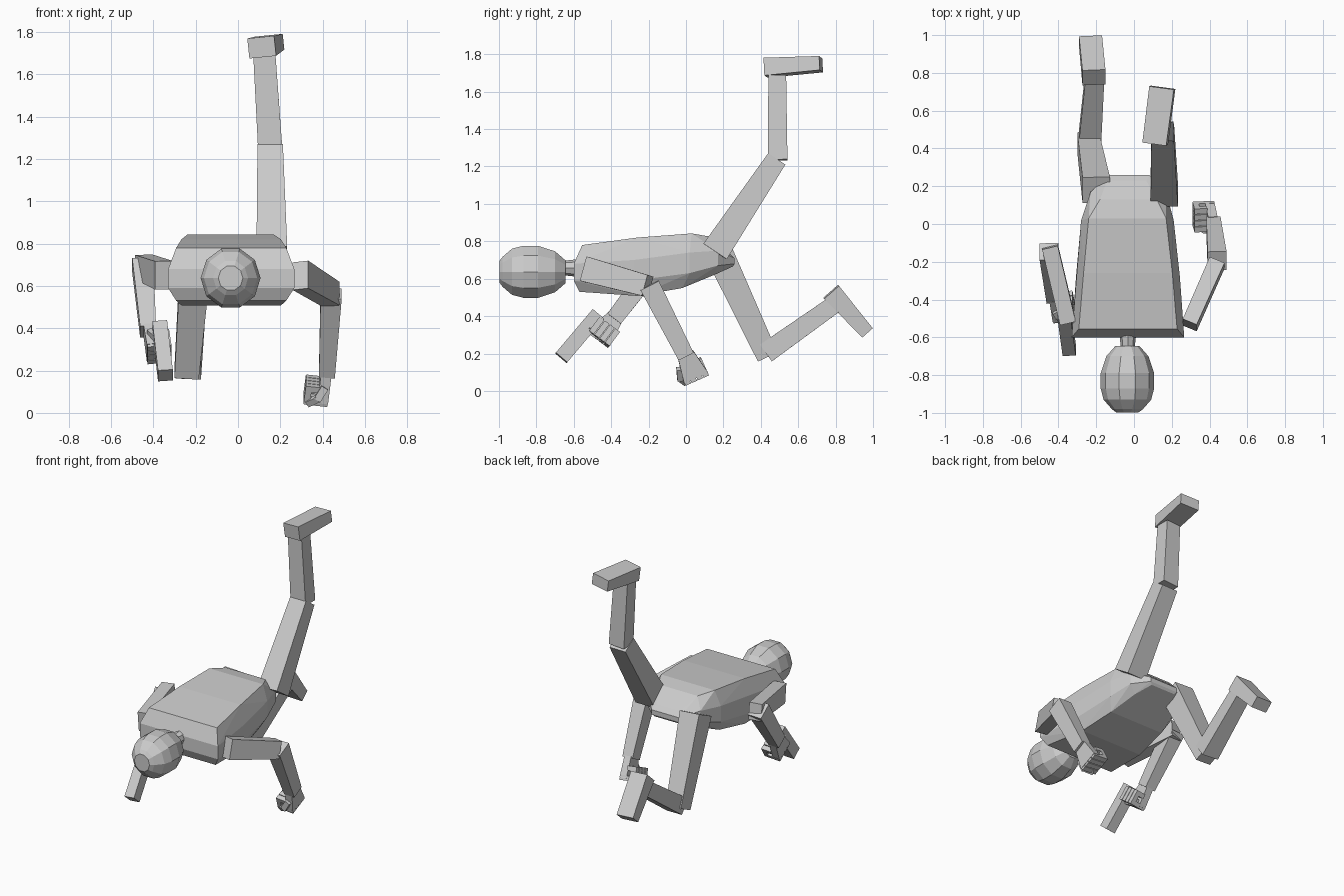
import bpy, bmesh, math
from mathutils import Vector as V

if "Cube" in bpy.data.objects:
    bpy.data.objects.remove(bpy.data.objects["Cube"])


def make(name, bm):
    bmesh.ops.recalc_face_normals(bm, faces=bm.faces[:])
    me = bpy.data.meshes.new(name)
    bm.to_mesh(me)
    bm.free()
    ob = bpy.data.objects.new(name, me)
    bpy.context.collection.objects.link(ob)
    return ob


def add_box(bm, a, b, s0, s1=None, side=(1, 0, 0)):
    """Tapered box from a to b; sizes are (along side, across side)."""
    a, b, side = V(a), V(b), V(side)
    s1 = s1 or s0
    d = (b - a).normalized()
    u = (side - d * side.dot(d)).normalized()
    v = d.cross(u)
    rings = []
    for p, s in ((a, s0), (b, s1)):
        rings.append([bm.verts.new(p + u * s[0] / 2 * i + v * s[1] / 2 * j)
                      for i, j in ((-1, -1), (1, -1), (1, 1), (-1, 1))])
    lo, hi = rings
    bm.faces.new(lo)
    bm.faces.new(hi)
    for k in range(4):
        n = (k + 1) % 4
        bm.faces.new((lo[k], lo[n], hi[n], hi[k]))


def limb(name, *args, **kw):
    bm = bmesh.new()
    add_box(bm, *args, **kw)
    return make(name, bm)


def hull(name, points):
    bm = bmesh.new()
    for p in points:
        bm.verts.new(p)
    res = bmesh.ops.convex_hull(bm, input=bm.verts[:])
    junk = {g for g in res["geom_interior"] + res["geom_unused"]
            if isinstance(g, bmesh.types.BMVert)}
    bmesh.ops.delete(bm, geom=list(junk), context='VERTS')
    bmesh.ops.dissolve_limit(bm, angle_limit=math.radians(2),
                             verts=bm.verts[:], edges=bm.edges[:])
    return make(name, bm)


def lathe_y(name, cx, cz, rx, profile, n):
    bm = bmesh.new()
    rings = []
    for y, r in profile:
        rings.append([bm.verts.new((cx + rx * r * math.cos(2 * math.pi * k / n), y,
                                    cz + r * math.sin(2 * math.pi * k / n)))
                      for k in range(n)])
    bm.faces.new(rings[0])
    bm.faces.new(rings[-1])
    for p, q in zip(rings, rings[1:]):
        for k in range(n):
            m = (k + 1) % n
            bm.faces.new((p[k], p[m], q[m], q[k]))
    return make(name, bm)


def fist(name, wrist, d, s, inward):
    """Palm, four curled fingers and thumb; s points from little finger to thumb."""
    w, d, s = V(wrist), V(d).normalized(), V(s)
    s = (s - d * s.dot(d)).normalized()
    n = d.cross(s)
    if n.x * inward < 0:
        n = -n
    bm = bmesh.new()
    add_box(bm, w - d * .02, w + d * .12, (.09, .05), (.14, .05), side=s)
    for i in range(4):
        k = w + d * .12 + s * (.052 - .035 * i)
        path = [k - n * .01, k + n * .075, k + n * .075 - d * .065, k + n * .035 - d * .065]
        for p, q in zip(path, path[1:]):
            e = (q - p).normalized() * .013
            add_box(bm, p - e, q + e, (.031, .03), side=s)
    t = w + d * .04 + s * .06
    add_box(bm, t, t + d * .06 + s * .02 + n * .03, (.035, .035), side=n)
    add_box(bm, t + d * .05 + s * .02 + n * .025, t + d * .09 + n * .07, (.03, .03), side=s)
    return make(name, bm)


# Torso: octagonal sections hulled together
# (y top, y mid, y bottom, centre x, half width, half top width, z bottom, low mid, high mid, top)
sections = [
    (-.555, -.60, -.57, -.032, .298, .26, .53, .59, .68, .78),
    (-.26, -.28, -.26, -.032, .275, .235, .508, .59, .70, .82),
    (.03, .02, -.02, -.035, .245, .205, .55, .63, .74, .842),
    (.13, .17, .15, -.03, .20, .15, .62, .67, .75, .825),
    (.23, .26, .25, -.025, .105, .09, .665, .68, .71, .74),
]
pts = []
for yt, ym, yb, cx, hw, ht, z0, z1, z2, z3 in sections:
    for sx in (-1, 1):
        pts += [(cx + sx * ht, yb, z0), (cx + sx * hw, ym, z1),
                (cx + sx * hw, ym, z2), (cx + sx * ht, yt, z3)]
hull("torso", pts)

# Head and neck
lathe_y("head", -.035, .637, .97,
        [(-.998, .06), (-.98, .085), (-.93, .13), (-.87, .146), (-.79, .146),
         (-.70, .115), (-.645, .065)], 10)
lathe_y("neck", -.033, .657, .95, [(-.66, .038), (-.58, .047)], 8)

# Arms
limb("left_upper_arm", (.295, -.535, .65), (.44, -.205, .56), (.08, .135), (.085, .115))
limb("left_forearm", (.44, -.195, .565), (.42, .0, .185), (.1, .11), (.075, .09))
limb("right_upper_arm", (-.35, -.52, .65), (-.445, -.12, .69), (.085, .135), (.085, .115))
limb("right_forearm", (-.45, -.145, .70), (-.425, -.385, .385), (.1, .11), (.075, .09))
fist("left_hand", (.415, .005, .18), (-.12, .4, -.9), (0, -.9, -.4), -1)
fist("right_hand", (-.42, -.39, .38), (.12, -.6, -.8), (0, -.8, .6), 1)

# Held block with its grip inside the right fist
limb("held_block", (-.37, -.47, .41), (-.343, -.667, .177), (.07, .08))
limb("held_grip", (-.37, -.53, .34), (-.37, -.42, .27), (.035, .05))

# Raised left leg
limb("left_thigh", (.16, .155, .745), (.152, .485, 1.24), (.145, .15), (.12, .11))
limb("left_shin", (.153, .49, 1.235), (.125, .488, 1.685), (.115, .105), (.105, .095))
limb("left_foot", (.112, .425, 1.728), (.15, .722, 1.747), (.128, .095), (.132, .075),
     side=(1, -.12, .1))

# Bent right leg
limb("right_thigh", (-.20, .18, .73), (-.243, .435, .185), (.145, .15), (.115, .115))
limb("right_shin", (-.235, .43, .205), (-.207, .79, .46), (.12, .11), (.1, .095))
limb("right_foot", (-.212, .776, .53), (-.23, .968, .313), (.122, .105), (.122, .075))
